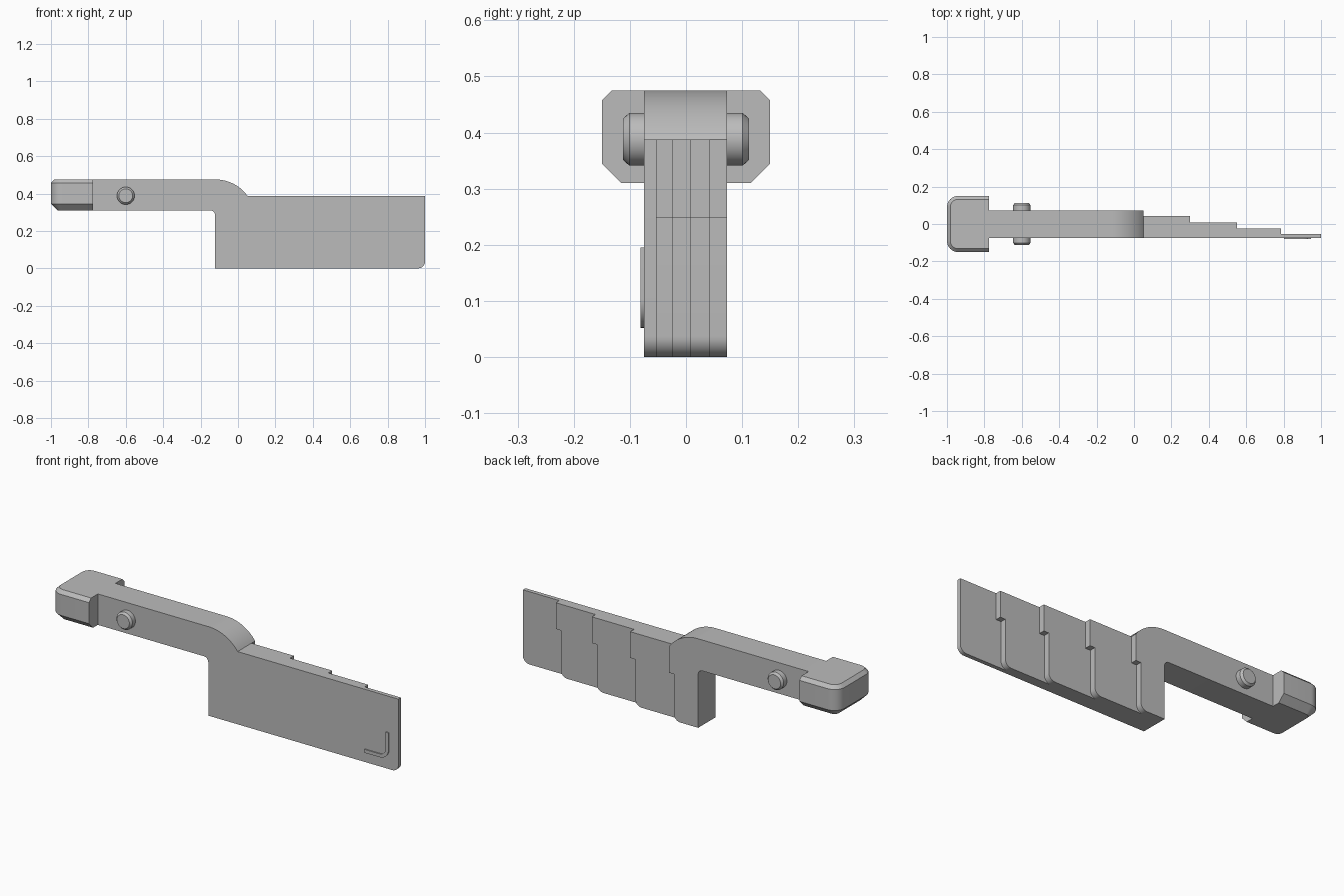
import bpy, bmesh
from math import sin, cos, radians, pi

cube = bpy.data.objects.get("Cube")
if cube:
    bpy.data.objects.remove(cube, do_unlink=True)

GREY = (0.5, 0.5, 0.5, 1)
grey = bpy.data.materials.new("plain grey")
grey.use_nodes = True
grey.diffuse_color = GREY
grey.node_tree.nodes["Principled BSDF"].inputs["Base Color"].default_value = GREY


def arc(cx, cz, r, a0, a1, n=10):
    """Points on a circle from angle a0 to a1, in degrees."""
    angles = [radians(a0 + (a1 - a0) * i / n) for i in range(n + 1)]
    return [(cx + r * cos(a), cz + r * sin(a)) for a in angles]


def loft(name, rings):
    """Closed solid through rings of equal point count."""
    bm = bmesh.new()
    loops = [[bm.verts.new(p) for p in ring] for ring in rings]
    n = len(loops[0])
    for a, b in zip(loops, loops[1:]):
        for i in range(n):
            j = (i + 1) % n
            bm.faces.new((a[i], a[j], b[j], b[i]))
    bm.faces.new(loops[0])
    bm.faces.new(loops[-1])
    bmesh.ops.recalc_face_normals(bm, faces=bm.faces)
    mesh = bpy.data.meshes.new(name)
    bm.to_mesh(mesh)
    bm.free()
    mesh.materials.append(grey)
    obj = bpy.data.objects.new(name, mesh)
    bpy.context.collection.objects.link(obj)
    return obj


def slab(name, profile, y0, y1):
    """Extrude an (x, z) profile along y."""
    return loft(name, [[(x, y, z) for x, z in profile] for y in (y0, y1)])


def activate(obj):
    bpy.ops.object.select_all(action="DESELECT")
    obj.select_set(True)
    bpy.context.view_layer.objects.active = obj


def smooth(obj):
    activate(obj)
    bpy.ops.object.shade_smooth_by_angle(angle=radians(30))


FRONT, BACK = -0.075, 0.073
TOP, ARM_BOTTOM, BLADE_TOP = 0.475, 0.31, 0.388
CORNER = 0.037

# Arm and blade in one side profile
R = 0.21
profile = [(-0.78, ARM_BOTTOM), (-0.78, TOP)]
profile += arc(-0.12, TOP - R, R, 90, 36, 16)[:-1] + [(0.05, BLADE_TOP)]
profile += [(1, BLADE_TOP)] + arc(1 - CORNER, CORNER, CORNER, 0, -90)
profile += [(-0.123, 0)] + arc(-0.148, ARM_BOTTOM - 0.025, 0.025, 0, 90, 8)
body = slab("arm_and_blade", profile, FRONT, BACK)

# Stepped back of the blade, each step notched below and rounded at its foot
LEDGE, NOTCH = 0.248, 0.03
steps = [(0.05, 0.042), (0.30, 0.009), (0.55, -0.023), (0.785, -0.053)]
for x, y in steps:
    low = x - NOTCH
    cut = [(1.1, -0.1), (1.1, 0.45), (x, 0.45), (x, LEDGE), (low, LEDGE)]
    cut += arc(low - CORNER, CORNER, CORNER, 0, -90) + [(low - CORNER, -0.1)]
    cutter = slab("step_cutter", cut, y, 0.2)
    cutter.hide_render = True
    activate(body)
    mod = body.modifiers.new("step", "BOOLEAN")
    mod.operation, mod.solver, mod.object = "DIFFERENCE", "EXACT", cutter
    bpy.ops.object.modifier_apply(modifier=mod.name)
    bpy.data.objects.remove(cutter, do_unlink=True)
smooth(body)

# Wide end block with rounded, bevelled outer corners


def block_ring(inset, z):
    w, r, x0 = 0.15 - inset, 0.06 - inset, -1 + inset
    pts = [(-0.775, w)] + arc(x0 + r, w - r, r, 90, 180)
    pts += arc(x0 + r, r - w, r, 180, 270) + [(-0.775, -w)]
    return [(x, y, z) for x, y in pts]


smooth(loft("end_block", [block_ring(0.035, ARM_BOTTOM), block_ring(0, 0.345),
                          block_ring(0, 0.457), block_ring(0.018, TOP)]))

# Cross pin through the arm
rings = []
for y, r in ((-0.112, 0.037), (-0.101, 0.047), (0.101, 0.047), (0.112, 0.037)):
    rings.append([(x, y, z) for x, z in arc(-0.6, 0.388, r, 0, 360, 40)[:-1]])
smooth(loft("cross_pin", rings))

# Raised hook-shaped ridge on the front of the blade
hook = [(0.803, 0.052)] + arc(0.893, 0.104, 0.052, -90, 0)
hook += [(0.945, 0.195), (0.927, 0.195)] + arc(0.893, 0.104, 0.034, 0, -90)
hook += [(0.803, 0.07)]
smooth(slab("corner_ridge", hook, -0.081, FRONT + 0.002))
